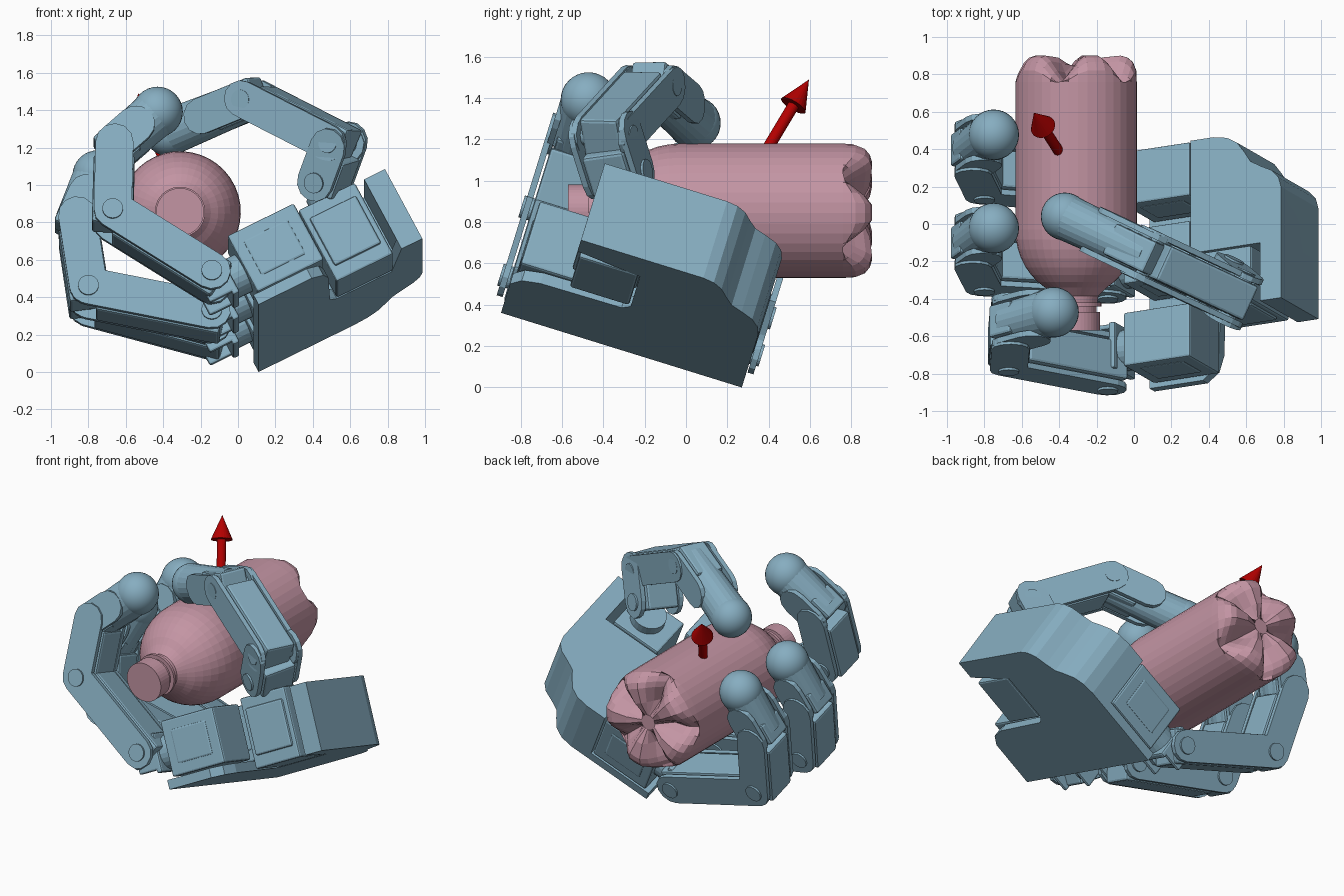
import bpy, bmesh, math
from mathutils import Vector, Matrix

if "Cube" in bpy.data.objects:
    bpy.data.objects.remove(bpy.data.objects["Cube"])

def material(name, col):
    m = bpy.data.materials.new(name)
    m.diffuse_color = (*col, 1)
    m.use_nodes = True
    m.node_tree.nodes["Principled BSDF"].inputs["Base Color"].default_value = m.diffuse_color
    return m

BLUE = material("hand_blue", (0.24, 0.42, 0.53))
PINK = material("bottle_pink", (0.55, 0.30, 0.37))
RED = material("arrow_red", (0.45, 0.0, 0.0))

# palm frame: U to wrist, S across, N out of the palm
O = Vector((0.11, 0.27, 0))
U = Vector((0.889, 0.136, 0.437)).normalized()
S = Vector((0, -0.955, 0.296)).normalized()
N = U.cross(S).normalized()
if N.z < 0:
    N = -N

def P(a, b, n):
    return O + U * a + S * b + N * n

def finish(bm, name, mat, bevel=0):
    bmesh.ops.recalc_face_normals(bm, faces=bm.faces)
    me = bpy.data.meshes.new(name)
    bm.to_mesh(me)
    bm.free()
    ob = bpy.data.objects.new(name, me)
    bpy.context.collection.objects.link(ob)
    me.materials.append(mat)
    if bevel:
        mod = ob.modifiers.new("bevel", 'BEVEL')
        mod.width = bevel
        mod.segments = 2
        mod.limit_method = 'ANGLE'
        mod.angle_limit = math.radians(40)
    return ob

def prism(name, pts, origin, ax, ay, az, lo, hi, bevel=0):
    """Extrude a 2D outline in the ax/ay plane from lo to hi along az."""
    bm = bmesh.new()
    rings = [[bm.verts.new(origin + ax * p[0] + ay * p[1] + az * h) for p in pts] for h in (lo, hi)]
    bm.faces.new(rings[0])
    bm.faces.new(rings[1])
    k = len(pts)
    for i in range(k):
        bm.faces.new((rings[0][i], rings[0][(i + 1) % k], rings[1][(i + 1) % k], rings[1][i]))
    return finish(bm, name, BLUE, bevel)

def palm_prism(name, pts, n0, n1, bevel=0):
    return prism(name, pts, O, U, S, N, n0, n1, bevel)

def palm_box(name, a0, a1, b0, b1, n0, n1, bevel=0.012):
    return palm_prism(name, [(a0, b0), (a1, b0), (a1, b1), (a0, b1)], n0, n1, bevel)

def rod(name, p, q, r0, r1, mat, seg=24):
    d = q - p
    bm = bmesh.new()
    bmesh.ops.create_cone(bm, cap_ends=True, segments=seg, radius1=r0, radius2=r1, depth=d.length)
    bm.transform(Matrix.Translation((p + q) / 2) @ d.to_track_quat('Z', 'Y').to_matrix().to_4x4())
    return finish(bm, name, mat)

def ball(name, c, r):
    bm = bmesh.new()
    bmesh.ops.create_uvsphere(bm, u_segments=32, v_segments=16, radius=r)
    bm.transform(Matrix.Translation(c))
    for f in bm.faces:
        f.smooth = True
    return finish(bm, name, BLUE)

def stadium(length, r, seg=6):
    pts = []
    for cx, start in ((length, -90), (0, 90)):
        for i in range(seg + 1):
            t = math.radians(start + 180 * i / seg)
            pts.append((cx + r * math.cos(t), r * math.sin(t)))
    return pts

def link(name, p, q, wdir, width, thick):
    """Finger segment: motor block between two round-ended side plates."""
    d = q - p
    L = d.length
    x = d.normalized()
    w = (wdir - x * wdir.dot(x)).normalized()
    y = w.cross(x)
    h, t = width / 2, thick / 2
    for sgn in (-1, 1):
        lo, hi = sorted((sgn * h, sgn * (h - 0.03)))
        prism(name + "_side_plate", stadium(L, t * 0.92), p, x, y, w, lo, hi)
    e = t * 0.55
    prism(name + "_motor", [(-e, -t), (L - e, -t), (L - e, t), (-e, t)], p, x, y, w, -h + 0.04, h - 0.04, 0.015)
    rod(name + "_joint", p - w * (h + 0.012), p + w * (h + 0.012), t * 0.5, t * 0.5, BLUE)

# palm plate, body and wrist block
CURVE = [(0.58, 0), (0.66, 0.015), (0.72, 0.05), (0.765, 0.11), (0.80, 0.165),
         (0.86, 0.20), (0.93, 0.235), (0.97, 0.28), (0.985, 0.335)]
palm_prism("palm_plate", [(0, 0)] + CURVE + [(0.985, 0.955), (0.86, 0.955), (0.80, 0.63), (0.47, 0.63),
           (0.43, 0.67), (0.42, 1.08), (0.39, 1.17), (0.32, 1.22), (0, 1.22)], 0, 0.06)
palm_prism("palm_body", [(0.44, 0)] + CURVE + [(0.985, 0.63), (0.44, 0.63)], 0.05, 0.437)
palm_box("wrist_block", 0.86, 0.985, 0.335, 0.955, 0.0, 0.437, 0)

# motors at the roots of the fingers and thumb
FINGER_B = {"front_finger": 1.05, "middle_finger": 0.59, "rear_finger": 0.15}
for name, b in FINGER_B.items():
    palm_box(name + "_root_motor", 0.03, 0.43, b - 0.15, b + 0.15, 0.07, 0.425)
    palm_box(name + "_root_cap", 0.09, 0.36, b - 0.155, b + 0.155, 0.14, 0.36)
    rod(name + "_root_horn", P(0.05, b, 0.24), P(-0.06, b, 0.24), 0.11, 0.11, BLUE)
    palm_box(name + "_bracket", -0.09, -0.05, b - 0.13, b + 0.13, 0.12, 0.37)
    for s in (-1, 1):
        c = b + s * 0.115
        palm_box(name + "_bracket_arm", -0.22, -0.05, c - 0.015, c + 0.015, 0.14, 0.34)
palm_box("thumb_root_motor", 0.47, 0.81, 0.64, 0.94, 0.0, 0.45)
palm_box("thumb_root_cap", 0.50, 0.78, 0.63, 0.955, 0.08, 0.38)
rod("thumb_root_horn", P(0.66, 0.80, 0.44), P(0.66, 0.80, 0.51), 0.11, 0.11, BLUE)

# three curled fingers: joints as front-view (x, z), tip last
PATHS = {
    "front_finger": (1.12, [(-0.14, 0.50), (-0.67, 0.83), (-0.66, 1.19), (-0.43, 1.39)]),
    "middle_finger": (0.59, [(-0.14, 0.29), (-0.80, 0.42), (-0.86, 0.80), (-0.75, 1.05)]),
    "rear_finger": (0.11, [(-0.13, 0.20), (-0.80, 0.38), (-0.86, 0.78), (-0.75, 1.04)]),
}

def digit(name, pts, wdir):
    names = ("lower", "middle", "tip")
    for i, part in enumerate(names):
        p, q = pts[i], pts[i + 1]
        if part == "tip":
            rod(name + "_fingertip_base", p, q, 0.12, 0.13, BLUE)
            q = p + (q - p) * 0.5
        link(f"{name}_{part}", p, q, wdir, 0.29 if i < 2 else 0.26, 0.22)
    ball(name + "_fingertip", pts[-1], 0.135)

for name, (b, xz) in PATHS.items():
    digit(name, [Vector((x, 0.27 + (0.296 * z - b) / 0.955, z)) for x, z in xz], S)

# thumb arching over the bottle
TW = Vector((0.37, 0.93, 0)).normalized()
thumb = [Vector(v) for v in ((0.47, -0.33, 1.03), (0.54, -0.39, 1.22), (0.07, -0.17, 1.46), (-0.37, 0.04, 1.28))]
link("thumb_lower", thumb[0], thumb[1], TW, 0.30, 0.22)
link("thumb_middle", thumb[1], thumb[2], TW, 0.28, 0.21)
link("thumb_tip", thumb[2], thumb[2].lerp(thumb[3], 0.5), TW, 0.26, 0.21)
rod("thumb_fingertip_base", thumb[2], thumb[3], 0.11, 0.125, BLUE)
ball("thumb_fingertip", thumb[3], 0.128)

# bottle: turned profile (y, radius), with five clefts in the base
prof = [(-0.57, 0.128), (-0.47, 0.128), (-0.47, 0.11), (-0.44, 0.11), (-0.44, 0.135), (-0.42, 0.135),
        (-0.42, 0.115), (-0.385, 0.12)]
for i in range(1, 9):
    t = math.radians(22 + 68 * i / 8)
    prof.append((-0.03 - 0.36 * math.cos(t), 0.325 * math.sin(t)))
prof += [(0.76, 0.325), (0.82, 0.323), (0.865, 0.305), (0.89, 0.275), (0.90, 0.24), (0.89, 0.14), (0.85, 0.05)]
SEG = 40
bm = bmesh.new()
rings = []
for y, r in prof:
    ring = []
    for k in range(SEG):
        off = min(k % 8, 8 - k % 8) / 2.6
        t = math.radians(34 + 360 * k / SEG)
        cut = 0.13 * max(0, 1 - off) * min(1, max(0, (y - 0.76) / 0.1)) if r > 0.06 else 0
        ring.append(bm.verts.new((-0.31 + r * math.cos(t), y - cut, 0.855 + r * math.sin(t))))
    rings.append(ring)
for r0, r1 in zip(rings, rings[1:]):
    for k in range(SEG):
        bm.faces.new((r0[k], r0[(k + 1) % SEG], r1[(k + 1) % SEG], r1[k]))
bm.faces.new(rings[0])
bm.faces.new(rings[-1])
finish(bm, "bottle", PINK)

# direction arrow
tail, tip = Vector((-0.40, 0.385, 1.14)), Vector((-0.535, 0.595, 1.49))
neck = tail.lerp(tip, 0.64)
rod("arrow_shaft", tail, neck, 0.028, 0.028, RED)
rod("arrow_head", neck, tip, 0.068, 0.0, RED)
